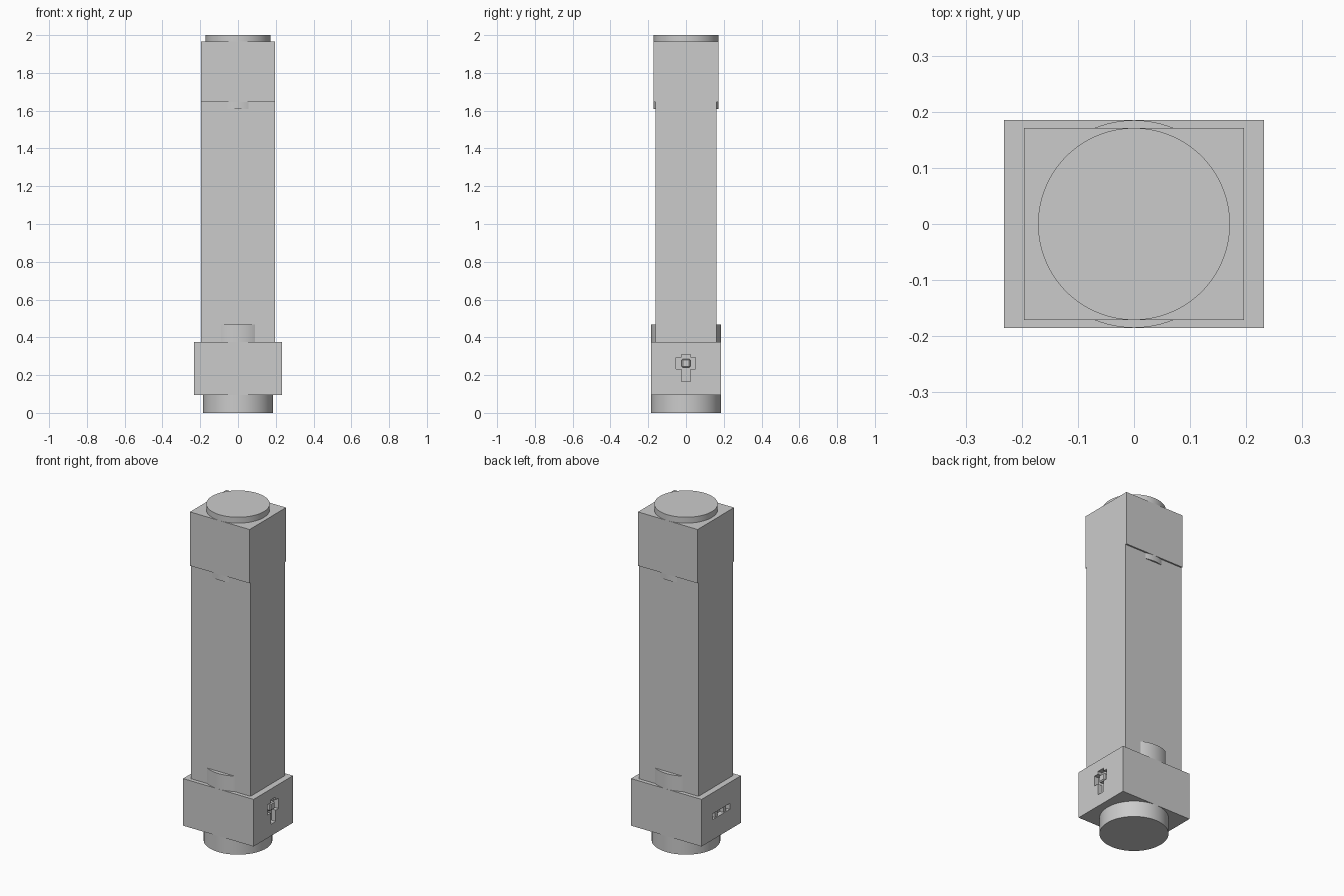
import bpy
from math import radians

old = bpy.data.objects.get("Cube")
if old:
    bpy.data.objects.remove(old, do_unlink=True)

grey = bpy.data.materials.new("plain_grey")
grey.use_nodes = True
GREY = (0.6, 0.6, 0.6, 1)
grey.diffuse_color = GREY
grey.node_tree.nodes["Principled BSDF"].inputs["Base Color"].default_value = GREY


def box(name, x, y, z):
    """Box spanning the given (low, high) range on each axis."""
    spans = (x, y, z)
    bpy.ops.mesh.primitive_cube_add(size=1, location=[(a + b) / 2 for a, b in spans])
    ob = bpy.context.object
    ob.name = name
    ob.scale = [b - a for a, b in spans]
    bpy.ops.object.transform_apply(location=False, rotation=False, scale=True)
    ob.data.materials.append(grey)
    return ob


def sym(half):
    return (-half, half)


def drum(name, radius, bottom, top):
    bpy.ops.mesh.primitive_cylinder_add(vertices=96, radius=radius, depth=top - bottom,
                                        location=(0, 0, (bottom + top) / 2))
    ob = bpy.context.object
    ob.name = name
    ob.data.materials.append(grey)
    bpy.ops.object.shade_smooth_by_angle(angle=radians(30))
    return ob


def cut(target, cutter):
    cutter.hide_render = True
    mod = target.modifiers.new("recess", "BOOLEAN")
    mod.operation = "DIFFERENCE"
    mod.solver = "EXACT"
    mod.object = cutter
    bpy.context.view_layer.objects.active = target
    bpy.ops.object.modifier_apply(modifier=mod.name)
    bpy.data.objects.remove(cutter, do_unlink=True)


# Main column and its wider head
box("column", sym(0.196), sym(0.162), (0.3, 1.7))
box("head_block", sym(0.196), sym(0.171), (1.645, 1.965))

# Round cores that bulge out through the front and back
drum("base_core", 0.185, 0, 0.467)
drum("head_core", 0.171, 1.61, 2)

# Base block with a cross recess on one side and a slot on the other
base = box("base_block", sym(0.232), sym(0.185), (0.095, 0.375))
cut(base, box("cross_arm_cutter", (0.203, 0.3), (-0.054, 0.049), (0.232, 0.293)))
cut(base, box("cross_stem_cutter", (0.203, 0.3), sym(0.023), (0.165, 0.31)))
cut(base, box("slot_cutter", (-0.3, -0.203), sym(0.08), (0.215, 0.25)))

# Switch set in the cross, and ribs set in the slot
switch = box("switch", (0.2, 0.228), sym(0.023), (0.24, 0.285))
bevel = switch.modifiers.new("soft_edge", "BEVEL")
bevel.width = 0.006
bevel.segments = 1
for i in (-1, 1):
    box("slot_rib", (-0.226, -0.2), (i * 0.04 - 0.012, i * 0.04 + 0.012), (0.215, 0.25))
